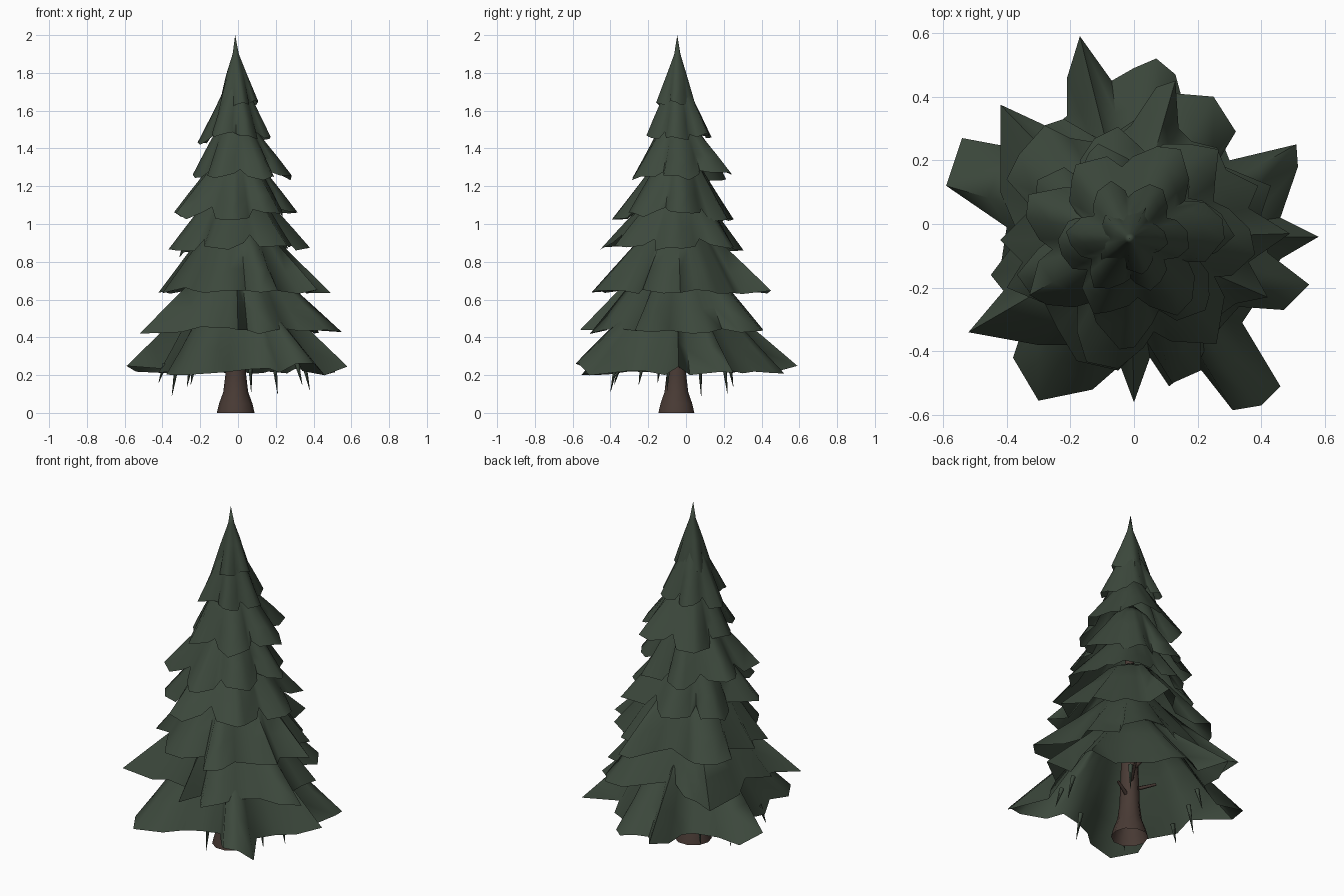
import bpy, bmesh, math, random
from mathutils import Vector

if "Cube" in bpy.data.objects:
    bpy.data.objects.remove(bpy.data.objects["Cube"])

random.seed(11)
CX, CY = -0.012, -0.046          # trunk axis


def material(name, rgb):
    m = bpy.data.materials.new(name)
    m.diffuse_color = (*rgb, 1)
    m.use_nodes = True
    m.node_tree.nodes["Principled BSDF"].inputs["Base Color"].default_value = m.diffuse_color
    return m


GREEN = material("needle green", (0.046, 0.066, 0.046))
BROWN = material("bark brown", (0.066, 0.043, 0.035))


def finish(name, bm, mat, angle=75):
    bmesh.ops.recalc_face_normals(bm, faces=bm.faces)
    me = bpy.data.meshes.new(name)
    bm.to_mesh(me)
    bm.free()
    me.materials.append(mat)
    ob = bpy.data.objects.new(name, me)
    bpy.context.collection.objects.link(ob)
    bpy.context.view_layer.objects.active = ob
    ob.select_set(True)
    bpy.ops.object.shade_smooth_by_angle(angle=math.radians(angle))
    ob.select_set(False)
    return ob


def loft(bm, rings, tip=None):
    """Skin closed rings of points, optionally ending in a tip."""
    rows = [[bm.verts.new(p) for p in r] for r in rings]
    n = len(rows[0])
    for a, b in zip(rows, rows[1:]):
        for i in range(n):
            j = (i + 1) % n
            bm.faces.new((a[i], a[j], b[j], b[i]))
    if tip is not None:
        t = bm.verts.new(tip)
        for i in range(n):
            bm.faces.new((rows[-1][i], rows[-1][(i + 1) % n], t))
    return rows


def skirt(name, hem, z, profile, tip_z):
    """hem: (angle, radius, dz) list; profile: (radius share, rise, hem-shape share)."""
    mean = sum(h[1] for h in hem) / len(hem)
    rings = []
    for share, rise, shape in profile:
        ring = []
        for a, r, dz in hem:
            rr = (mean + (r - mean) * shape) * share
            ring.append((CX + rr * math.cos(a), CY + rr * math.sin(a), z + rise + dz * shape))
        rings.append(ring)
    bm = bmesh.new()
    loft(bm, rings, (CX - 0.003, CY, tip_z))
    return finish(name, bm, GREEN)


def outline_hem(points, notch, drop=0.0):
    """Polar hem from plan points; notches ride higher, side tips lift slightly."""
    hem = []
    for x, y in points:
        a, r = math.atan2(y - CY, x - CX), math.hypot(x - CX, y - CY)
        lift = 0.35 * max(0, notch - r)
        if max(abs(x), abs(y)) < 0.57:
            lift -= drop
        hem.append((a, r, min(lift, 0.07) + random.uniform(-0.012, 0.012)))
    return hem


def bough_hem(east, north, west, south, count, phase):
    """Ragged hem whose bough tips reach the four given extents."""
    ext = (east - CX, north - CY, -west + CX, -south + CY)
    hem, step = [], math.tau / count
    for k in range(count):
        a0 = phase + k * step + random.uniform(-0.06, 0.06)
        drop = random.uniform(-0.03, 0.025)
        for off, share, lift in ((-0.36, 0.84, 0.0), (random.uniform(-0.16, 0.0), 1.0, 0.0),
                                 (0.12, 0.95, -0.005), (0.36, 0.82, 0.01), (0.5, 0.70, 0.06)):
            a = a0 + off * step
            q = (a / (math.pi / 2)) % 4
            i, f = int(q), q % 1
            r = ext[i] * (1 - f) + ext[(i + 1) % 4] * f
            r *= share * random.uniform(0.95, 1.03)
            hem.append((a, r, lift * r / 0.35 + drop + random.uniform(-0.015, 0.015)))
    return hem


# Three widest tiers follow their own plan outlines
low = [(-.17, .59), (-.07, .45), (0, .49), (.07, .52), (.13, .47), (.16, .36), (.26, .30),
       (.30, .20), (.51, .25), (.515, .18), (.46, .02), (.58, -.04), (.46, -.11), (.40, -.22),
       (.34, -.31), (.46, -.51), (.40, -.57), (.31, -.585), (.22, -.47), (.16, -.40),
       (.05, -.42), (-.05, -.45), (-.13, -.52), (-.30, -.555), (-.38, -.42), (-.34, -.30),
       (-.42, -.14), (-.40, -.01), (-.59, .12), (-.54, .27), (-.38, .24), (-.26, .30),
       (-.21, .34), (-.21, .46)]
second = [(-.42, .375), (-.28, .31), (-.22, .33), (-.10, .26), (.13, .41), (.25, .40),
          (.32, .29), (.26, .19), (.43, .12), (.40, .03), (.42, -.09), (.55, -.19),
          (.47, -.27), (.33, -.26), (.24, -.36), (.20, -.44), (.11, -.51), (.05, -.42),
          (0, -.56), (-.06, -.40), (-.20, -.38), (-.30, -.38), (-.52, -.34), (-.41, -.21),
          (-.45, -.16), (-.36, -.04), (-.42, .10)]
third = [(.49, -.03), (.36, .05), (.39, .12), (.29, .17), (.26, .24), (.18, .26), (.14, .30),
         (.13, .45), (.07, .43), (-.01, .31), (-.08, .25), (-.20, .27), (-.28, .31),
         (-.36, .22), (-.40, .14), (-.32, .05), (-.42, -.05), (-.35, -.12), (-.40, -.20),
         (-.28, -.25), (-.24, -.33), (-.18, -.43), (-.05, -.46), (.04, -.37), (.12, -.50),
         (.21, -.46), (.21, -.33), (.32, -.25), (.42, -.23), (.36, -.12)]


def slope(height):
    return [(1, 0, 1), (0.79, 0.33 * height, 0.85), (0.58, 0.66 * height, 0.55),
            (0.36, height, 0.2)]


skirt("bough_tier_1", outline_hem(low, 0.46, 0.04), 0.25, slope(0.39), 0.75)
skirt("bough_tier_2", outline_hem(second, 0.42), 0.43, slope(0.37), 0.92)
skirt("bough_tier_3", outline_hem(third, 0.37), 0.64, slope(0.35), 1.08)

# Upper tiers: hem height, reach east, north, west, south, bough count, phase, height
tiers = [(0.86, .40, .32, -.36, -.47, 7, 0.0, .32),
         (1.05, .31, .25, -.37, -.40, 7, 0.15, .30),
         (1.24, .29, .28, -.25, -.31, 6, 0.1, .28),
         (1.45, .18, .14, -.22, -.22, 6, 0.0, .27)]
for i, (z, e, n, w, s, count, phase, h) in enumerate(tiers):
    skirt(f"bough_tier_{i + 4}", bough_hem(e, n, w, s, count, phase), z, slope(h), z + h + 0.1)

# Pointed crown
skirt("crown", bough_hem(.11, .06, -.12, -.16, 5, 0.0), 1.62,
      [(1, 0, 1), (0.80, 0.08, 0.7), (0.55, 0.17, 0.3), (0.17, 0.28, 0)], 2.0)

# Flared trunk
bm = bmesh.new()
loft(bm, [[(CX + r * math.cos(k * math.tau / 10), CY - 0.005 + r * math.sin(k * math.tau / 10), z)
           for k in range(10)]
          for z, r in ((0, .10), (.05, .088), (.11, .066), (.2, .055), (.5, .045), (1.2, .02))],
     (CX, CY, 1.6))
finish("trunk", bm, BROWN)


def rod(name, a, b, r0, r1, mat):
    """Tapered five-sided stick from a to b."""
    a, b = Vector(a), Vector(b)
    q = (b - a).to_track_quat('Z', 'Y')
    bm = bmesh.new()
    bmesh.ops.create_cone(bm, cap_ends=True, segments=5, radius1=r0, radius2=r1,
                          depth=(b - a).length)
    for v in bm.verts:
        v.co = q @ v.co + (a + b) / 2
    finish(name, bm, mat)


# Bare stubs on the trunk
for i, (deg, z, ln) in enumerate(((60, .33, .17), (20, .24, .13), (150, .30, .14),
                                  (215, .22, .09), (95, .42, .16))):
    a = math.radians(deg)
    rod(f"stub_{i + 1}", (CX + .03 * math.cos(a), CY + .03 * math.sin(a), z),
        (CX + ln * math.cos(a), CY + ln * math.sin(a), z + .04), .012, .008, BROWN)

# Thin twigs hanging under the lowest tier
for i, (x, y, z) in enumerate(((-.35, .08, .09), (-.42, -.15, .16), (-.27, .25, .14),
                               (.21, .22, .10), (.38, -.10, .12), (.34, -.25, .15),
                               (.07, -.40, .11), (-.25, -.38, .15))):
    rod(f"hanging_twig_{i + 1}", (x * .92, y * .92, .26), (x, y, z), .014, .001, GREEN)
